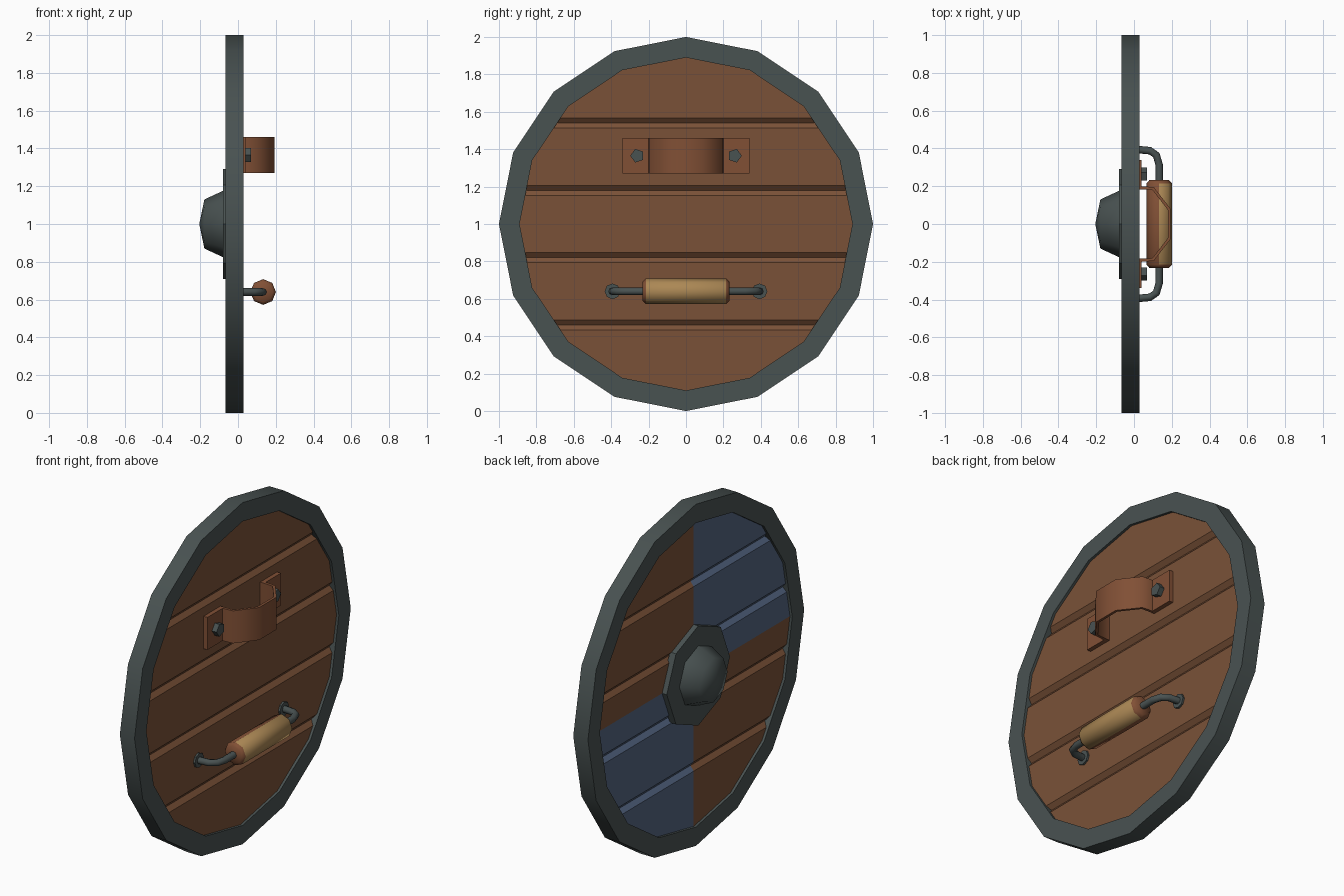
import bpy, bmesh, math
from mathutils import Vector

if "Cube" in bpy.data.objects:
    bpy.data.objects.remove(bpy.data.objects["Cube"])

CZ = 1.0   # height of the shield centre


def mat(name, rgb):
    m = bpy.data.materials.new(name)
    m.diffuse_color = (*rgb, 1)
    m.use_nodes = True
    m.node_tree.nodes["Principled BSDF"].inputs["Base Color"].default_value = m.diffuse_color
    return m


IRON = mat("dark iron", (0.066, 0.084, 0.083))
WOOD = mat("brown wood", (0.195, 0.083, 0.039))
BLUE = mat("blue paint", (0.088, 0.130, 0.220))
LEATHER = mat("leather", (0.22, 0.080, 0.036))
TAN = mat("tan wrap", (0.41, 0.245, 0.090))


def finish(name, bm, mats, limit=0, rule=None):
    """Turn a bmesh into an object; edges below the limit angle are smooth."""
    bmesh.ops.remove_doubles(bm, verts=bm.verts, dist=1e-5)
    bmesh.ops.recalc_face_normals(bm, faces=bm.faces)
    bm.normal_update()
    for f in bm.faces:
        f.smooth = limit > 0
        if rule:
            f.material_index = rule(f)
    for e in bm.edges:
        e.smooth = e.calc_face_angle(0) < math.radians(limit)
    me = bpy.data.meshes.new(name)
    bm.to_mesh(me)
    bm.free()
    for m in mats:
        me.materials.append(m)
    ob = bpy.data.objects.new(name, me)
    bpy.context.collection.objects.link(ob)
    return ob


def lathe(profile, n, centre, axis="x", ring=False, start=math.pi / 2):
    """Revolve (along, radius) points about the x or y axis."""
    bm = bmesh.new()
    c = Vector(centre)

    def vert(a, r, k):
        t = start + 2 * math.pi * k / n
        u, w = r * math.cos(t), r * math.sin(t)
        return bm.verts.new(c + Vector((a, u, w) if axis == "x" else (u, a, w)))

    rows = [[vert(a, r, k) for k in range(n)] if r else [vert(a, 0, 0)] * n
            for a, r in profile]
    pairs = list(zip(rows, rows[1:]))
    if ring:
        pairs.append((rows[-1], rows[0]))
    for p, q in pairs:
        for k in range(n):
            j = (k + 1) % n
            bm.faces.new(list(dict.fromkeys((p[k], p[j], q[j], q[k]))))
    if not ring:
        for r in (rows[0], rows[-1]):
            if len(set(r)) > 1:
                bm.faces.new(r)
    return bm


# iron rim
finish("rim", lathe([(-0.065, 1), (0.03, 1), (0.03, 0.89), (-0.065, 0.89)],
                    16, (0, 0, CZ), ring=True), [IRON], 35)

# plank board: disc cut at the grooves and at the paint quarters
bm = lathe([(-0.05, 0.9), (0.015, 0.9)], 16, (0, 0, CZ))
grooves = [CZ + 0.36 * k for k in (-1.5, -0.5, 0.5, 1.5)]
cuts = [((0, 0, g + d), (0, 0, 1)) for g in grooves for d in (-0.027, 0, 0.027)]
cuts += [((0, 0, CZ), (0, 0, 1)), ((0, 0, 0), (0, 1, 0))]
for co, no in cuts:
    bmesh.ops.bisect_plane(bm, geom=bm.verts[:] + bm.edges[:] + bm.faces[:],
                           plane_co=co, plane_no=no, dist=1e-5)
for v in bm.verts:
    if any(abs(v.co.z - g) < 1e-4 for g in grooves):
        v.co.x += 0.022 if v.co.x < -0.02 else -0.022


def quarters(f):
    c = f.calc_center_median()
    return int(f.normal.x < -0.3 and c.y * (c.z - CZ) < 0)


finish("planks", bm, [WOOD, BLUE], rule=quarters)

# boss: flange plate and dome
finish("boss_flange", lathe([(-0.04, 0.292), (-0.08, 0.292)], 8, (0, 0, CZ)), [IRON])
finish("boss_dome", lathe([(-0.07, 0.18), (-0.178, 0.13), (-0.205, 0)],
                          8, (0, 0, CZ)), [IRON], 60)

# arm strap: bent band, outer profile thickened inward
half = [(0.34, 0.04), (0.2, 0.04), (0.195, 0.105), (0.08, 0.194)]
inner = [(0.34, 0.012), (0.184, 0.012), (0.181, 0.097), (0.075, 0.179)]
outer_line = half + [(-y, x) for y, x in reversed(half)]
inner_line = inner + [(-y, x) for y, x in reversed(inner)]
bm = bmesh.new()
grid = [[bm.verts.new((x, y, z)) for y, x in line]
        for line, z in ((outer_line, 1.27), (outer_line, 1.46),
                        (inner_line, 1.46), (inner_line, 1.27))]
for a, b in zip(grid, grid[1:] + grid[:1]):
    for i in range(len(a) - 1):
        bm.faces.new((a[i], a[i + 1], b[i + 1], b[i]))
for i in (0, -1):
    bm.faces.new([row[i] for row in grid])
finish("arm_strap", bm, [LEATHER], 60)

# hand grip: bar wrapped in tan on the outer side
GX, GZ = 0.133, 0.64
finish("hand_grip", lathe([(-0.232, 0.052), (-0.215, 0.068), (0.215, 0.068), (0.232, 0.052)],
                          8, (GX, 0, GZ), axis="y"), [LEATHER, TAN], 50,
       rule=lambda f: int(f.normal.x > 0.1 and abs(f.normal.y) < 0.3))

# iron handle rod swept along a bent path
half = [(0.01, 0.395), (0.085, 0.388), (0.118, 0.365), (GX, 0.315)]
path = [Vector((x, y, GZ)) for x, y in half]
path += [Vector((p.x, -p.y, GZ)) for p in reversed(path)]
bm = bmesh.new()
rings = []
for i, p in enumerate(path):
    d = (path[min(i + 1, len(path) - 1)] - path[max(i - 1, 0)]).normalized()
    side = d.cross(Vector((0, 0, 1)))
    rings.append([bm.verts.new(p + 0.02 * (side * math.cos(k * math.pi / 4)
                                           + Vector((0, 0, math.sin(k * math.pi / 4)))))
                  for k in range(8)])
for a, b in zip(rings, rings[1:]):
    for k in range(8):
        j = (k + 1) % 8
        bm.faces.new((a[k], a[j], b[j], b[k]))
bm.faces.new(rings[0])
bm.faces.new(rings[-1])
finish("handle_rod", bm, [IRON], 60)

# washers and strap bolts on both sides
for s, label in ((1, "left"), (-1, "right")):
    finish("rod_washer_" + label, lathe([(0.01, 0.042), (0.026, 0.042)],
                                        8, (0, 0.393 * s, GZ)), [IRON])
    finish("strap_bolt_" + label, lathe([(0.03, 0.038), (0.07, 0.038)], 5,
                                        (0, 0.26 * s, 1.365),
                                        start=0 if s > 0 else math.pi), [IRON])
